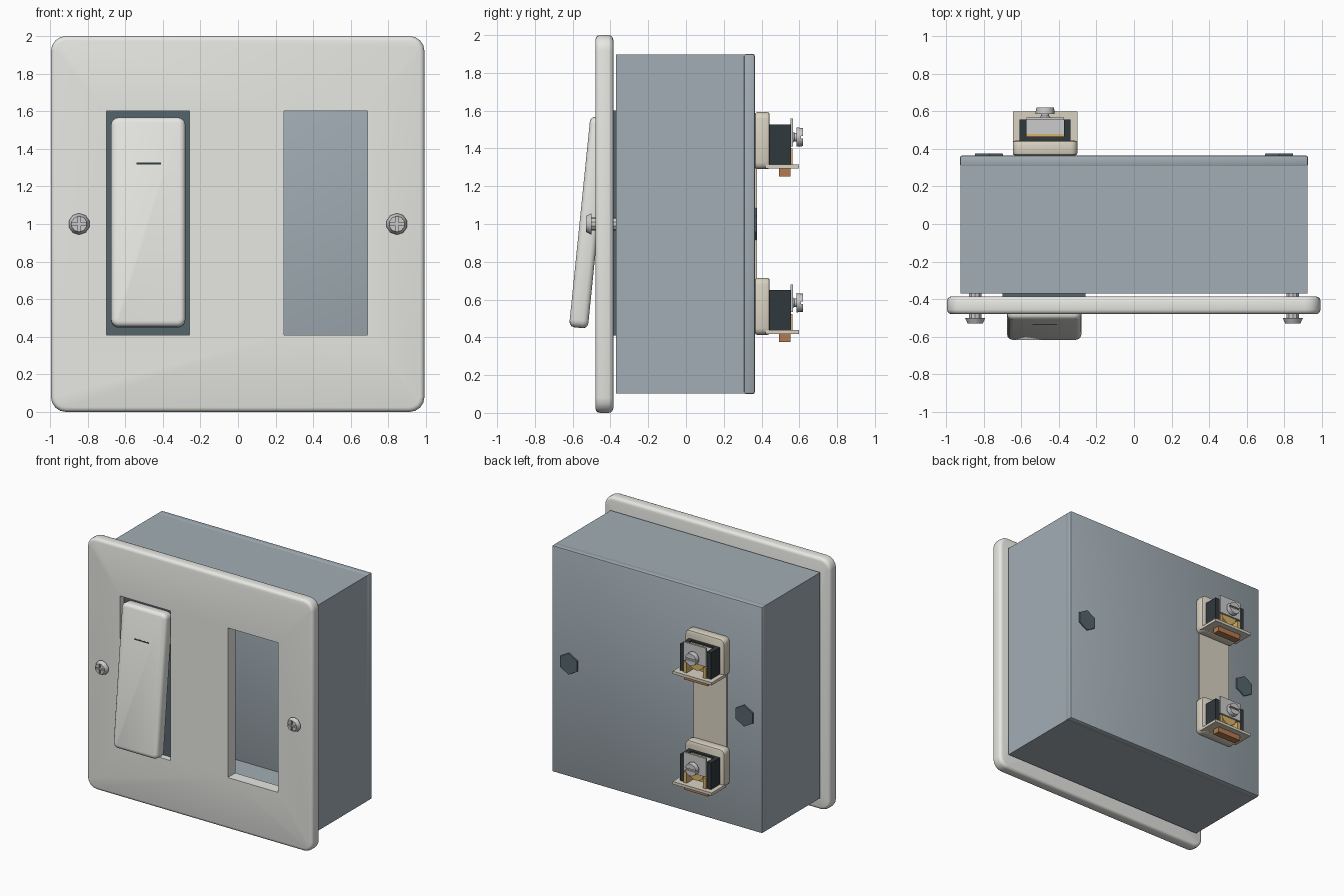
import bpy, bmesh, math
from mathutils import Matrix, Vector

if "Cube" in bpy.data.objects:
    bpy.data.objects.remove(bpy.data.objects["Cube"])


def material(name, rgb):
    m = bpy.data.materials.new(name)
    m.diffuse_color = (*rgb, 1)
    m.use_nodes = True
    m.node_tree.nodes["Principled BSDF"].inputs["Base Color"].default_value = m.diffuse_color
    return m


WHITE = material("white_plastic", (0.80, 0.80, 0.77))
STEEL = material("box_steel", (0.36, 0.42, 0.46))
SLATE = material("dark_slate", (0.09, 0.13, 0.15))
BLACK = material("black_plastic", (0.03, 0.04, 0.045))
CREAM = material("cream_plastic", (0.70, 0.65, 0.54))
METAL = material("screw_metal", (0.55, 0.56, 0.58))
BRASS = material("brass", (0.70, 0.45, 0.14))
COPPER = material("copper", (0.45, 0.20, 0.08))


def finish(bm, name, mat):
    me = bpy.data.meshes.new(name)
    bm.to_mesh(me)
    bm.free()
    ob = bpy.data.objects.new(name, me)
    bpy.context.collection.objects.link(ob)
    me.materials.append(mat)
    return ob


def activate(ob):
    bpy.ops.object.select_all(action='DESELECT')
    ob.select_set(True)
    bpy.context.view_layer.objects.active = ob


def smooth(ob, angle=35):
    activate(ob)
    bpy.ops.object.shade_smooth_by_angle(angle=math.radians(angle))


def box(name, x, y, z, mat, corner=0, edge=0, seg=3):
    """Box from ranges; corner rounds the front outline, edge rounds the rest."""
    bm = bmesh.new()
    size = Vector((x[1] - x[0], y[1] - y[0], z[1] - z[0]))
    mid = Vector((sum(x) / 2, sum(y) / 2, sum(z) / 2))
    bmesh.ops.create_cube(bm, size=1, matrix=Matrix.Translation(mid) @ Matrix.Diagonal((*size, 1)))

    def along_y(e):
        d = e.verts[0].co - e.verts[1].co
        return abs(d.y) > 0.9 * d.length
    if corner:
        bmesh.ops.bevel(bm, geom=[e for e in bm.edges if along_y(e)], offset=corner,
                        segments=seg + 1, profile=0.5, affect='EDGES')
    if edge:
        rim = [e for e in bm.edges if not corner or
               (not along_y(e) and any(abs(f.normal.y) > 0.9 for f in e.link_faces))]
        bmesh.ops.bevel(bm, geom=rim, offset=edge, segments=seg, profile=0.5, affect='EDGES')
    ob = finish(bm, name, mat)
    if corner or edge:
        smooth(ob)
    return ob


def rod(name, x, z, y, r, mat, sides=16, r2=None, turn=0):
    """Cylinder or cone running along y."""
    bm = bmesh.new()
    mat4 = (Matrix.Translation((x, sum(y) / 2, z)) @ Matrix.Rotation(turn, 4, 'Y')
            @ Matrix.Rotation(-math.pi / 2, 4, 'X'))
    bmesh.ops.create_cone(bm, cap_ends=True, segments=sides, radius1=r,
                          radius2=r if r2 is None else r2, depth=y[1] - y[0], matrix=mat4)
    ob = finish(bm, name, mat)
    smooth(ob)
    return ob


def cut(ob, *cutters):
    for c in cutters:
        c.hide_render = True
        m = ob.modifiers.new("cut", 'BOOLEAN')
        m.object = c
        m.operation = 'DIFFERENCE'
        m.solver = 'EXACT'
        activate(ob)
        bpy.ops.object.modifier_apply(modifier=m.name)
        bpy.data.objects.remove(c)


# Face plate with two openings
plate = box("face_plate", (-0.995, 0.992), (-0.48, -0.385), (0, 2), WHITE, corner=0.08, edge=0.025)
cut(plate, *[box("opening_cutter", (x, x + 0.443), (-0.7, 0), (0.41, 1.6), WHITE)
             for x in (-0.7, 0.246)])
smooth(plate)

# Hollow wall box, open at the front, with a back cover lip
shell = box("wall_box", (-0.922, 0.922), (-0.37, 0.31), (0.103, 1.897), STEEL)
cut(shell, box("cavity_cutter", (-0.9, 0.9), (-0.5, 0.5), (0.125, 1.875), STEEL))
box("back_cover", (-0.926, 0.926), (0.305, 0.365), (0.1, 1.9), STEEL, edge=0.012, seg=2)

# Switch module behind the left opening
box("switch_body", (-0.7, -0.257), (-0.43, -0.2), (0.41, 1.6), SLATE)
box("switch_core", (-0.62, -0.33), (-0.2, 0.376), (0.45, 1.55), CREAM)

# Tilted rocker with indicator mark
rocker = box("rocker", (-0.675, -0.28), (-0.05, 0.05), (-0.56, 0.56), WHITE, corner=0.04, edge=0.028)
mark = box("rocker_mark", (-0.54, -0.41), (-0.0515, -0.045), (0.305, 0.315), BLACK)
for ob in (rocker, mark):
    ob.rotation_euler.x = math.radians(-5.8) * -1 * -1
    ob.location = (0, -0.513, 1.008)
for ob in (rocker, mark):
    ob.rotation_euler.x = -math.radians(5.8)

# Plate screws and the hexagonal plugs on the back
for side, tag in ((-1, "left"), (1, "right")):
    x = side * 0.845
    head = rod("plate_screw_" + tag, x, 1, (-0.53, -0.5), 0.042, METAL, 10, 0.057)
    cut(head, box("slot_cutter", (x - 0.007, x + 0.007), (-0.55, -0.518), (0.96, 1.04), METAL),
        box("slot_cutter", (x - 0.04, x + 0.04), (-0.55, -0.518), (0.993, 1.007), METAL))
    rod("plate_screw_shank_" + tag, x, 1, (-0.501, -0.2), 0.035, METAL, 10)
    rod("back_plug_" + tag, side * 0.772, 1, (0.35, 0.374), 0.09, SLATE, 6, 0.085)

# Two identical wire terminals on the back
XC = -0.473
for base, tag in ((1.29, "upper"), (0.413, "lower")):
    def part(name, x, y, z, mat, **kw):
        return box(f"terminal_{name}_{tag}", (XC + x[0], XC + x[1]), y,
                   (base + z[0], base + z[1]), mat, **kw)
    part("base", (-0.172, 0.172), (0.365, 0.443), (0, 0.302), CREAM, corner=0.035, edge=0.012, seg=2)
    part("ledge", (-0.172, 0.172), (0.42, 0.598), (0.004, 0.026), CREAM)
    for s in (-1, 1):
        part("cheek", (s * 0.118 - 0.018, s * 0.118 + 0.018), (0.44, 0.555), (0.026, 0.238), BLACK)
    part("block_back", (-0.1, 0.1), (0.44, 0.465), (0.026, 0.238), BLACK)
    part("brass_liner", (-0.1, 0.1), (0.465, 0.48), (0.026, 0.225), BRASS)
    for s in (-1, 1):
        part("brass_side", (s * 0.085 - 0.014, s * 0.085 + 0.014), (0.48, 0.565), (0.026, 0.11), BRASS)
    part("clamp", (-0.1, 0.1), (0.553, 0.567), (0.12, 0.268), METAL)
    part("clamp_top", (-0.1, 0.1), (0.48, 0.555), (0.215, 0.228), METAL)
    part("copper_tab", (-0.105, 0.105), (0.493, 0.552), (-0.038, 0.006), COPPER)
    z = base + 0.17
    rod("terminal_ring_" + tag, XC, z - 0.04, (0.5, 0.55), 0.07, BRASS, 16)
    rod("terminal_shank_" + tag, XC, z, (0.475, 0.59), 0.022, METAL, 12)
    for i in range(5):
        y = 0.485 + i * 0.02
        rod("terminal_thread_" + tag, XC, z, (y, y + 0.01), 0.03, METAL, 12, 0.022)
    head = rod("terminal_screw_head_" + tag, XC, z, (0.584, 0.62), 0.051, METAL, 16, 0.048)
    cut(head, box("slot_cutter", (XC - 0.07, XC + 0.07), (0.608, 0.64), (z - 0.007, z + 0.007), METAL))
